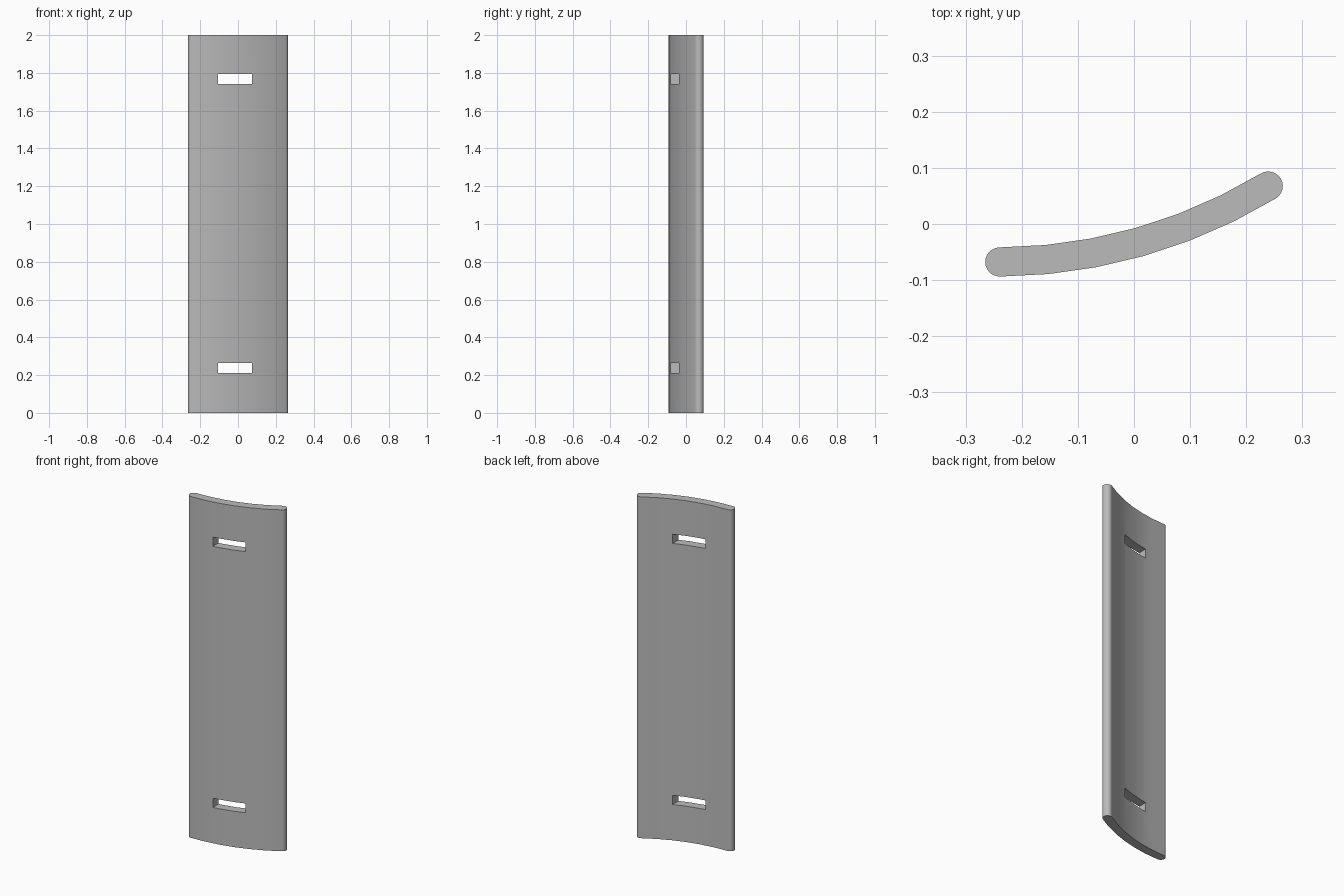
import bpy, bmesh
from math import sin, cos, pi, radians
from mathutils import Vector

cube = bpy.data.objects.get("Cube")
if cube:
    bpy.data.objects.remove(cube, do_unlink=True)

HEIGHT, HALF_THICK, SEGMENTS, CAP_STEPS = 2.0, 0.026, 6, 12
RADIUS, SWEEP, TILT = 0.936, radians(30.8), radians(15.8)

grey = bpy.data.materials.new("plain_grey")
grey.use_nodes = True
colour = (0.5, 0.5, 0.5, 1)
grey.diffuse_color = colour
grey.node_tree.nodes["Principled BSDF"].inputs["Base Color"].default_value = colour


def arc(radius):
    """Points along the curved plate, from its right edge to its left edge."""
    angles = [TILT + SWEEP * (i / SEGMENTS - 0.5) for i in range(SEGMENTS + 1)]
    return [Vector((radius * sin(a), -radius * cos(a), 0)) for a in angles]


def cap(centre, start):
    """Half-round edge points between the two plate surfaces."""
    steps = [start + pi * i / CAP_STEPS for i in range(1, CAP_STEPS)]
    return [centre + HALF_THICK * Vector((cos(a), sin(a), 0)) for a in steps]


# Curved profile with rounded edges
middle = arc(RADIUS)
profile = arc(RADIUS + HALF_THICK)
profile += cap(middle[-1], TILT + SWEEP / 2 - pi / 2)
profile += reversed(arc(RADIUS - HALF_THICK))
profile += cap(middle[0], TILT - SWEEP / 2 + pi / 2)
shift = Vector([(min(p[i] for p in profile) + max(p[i] for p in profile)) / 2
                for i in range(3)])

# Curved plate
bm = bmesh.new()
face = bm.faces.new([bm.verts.new(p - shift) for p in profile])
top = bmesh.ops.extrude_face_region(bm, geom=[face])["geom"]
bmesh.ops.translate(bm, vec=(0, 0, HEIGHT),
                    verts=[v for v in top if isinstance(v, bmesh.types.BMVert)])
bmesh.ops.recalc_face_normals(bm, faces=bm.faces)
mesh = bpy.data.meshes.new("curved_plate")
bm.to_mesh(mesh)
bm.free()
plate = bpy.data.objects.new("curved_plate", mesh)
bpy.context.collection.objects.link(plate)
mesh.materials.append(grey)

# Strap slots cut straight through, near the top and bottom
cutters = []
for name, z in (("lower_slot_cutter", 0.237), ("upper_slot_cutter", 1.767)):
    bpy.ops.mesh.primitive_cube_add(size=1, location=(-0.015, 0, z))
    cutter = bpy.context.object
    cutter.name = name
    cutter.scale = (0.18, 0.5, 0.054)
    cutter.hide_render = True
    cutter.data.materials.append(grey)
    cut = plate.modifiers.new(name, 'BOOLEAN')
    cut.operation, cut.solver, cut.object = 'DIFFERENCE', 'EXACT', cutter
    cutters.append(cutter)

bpy.ops.object.select_all(action='DESELECT')
plate.select_set(True)
bpy.context.view_layer.objects.active = plate
for cutter in cutters:
    bpy.ops.object.modifier_apply(modifier=cutter.name)
    bpy.data.objects.remove(cutter, do_unlink=True)
bpy.ops.object.shade_smooth_by_angle(angle=radians(30))
